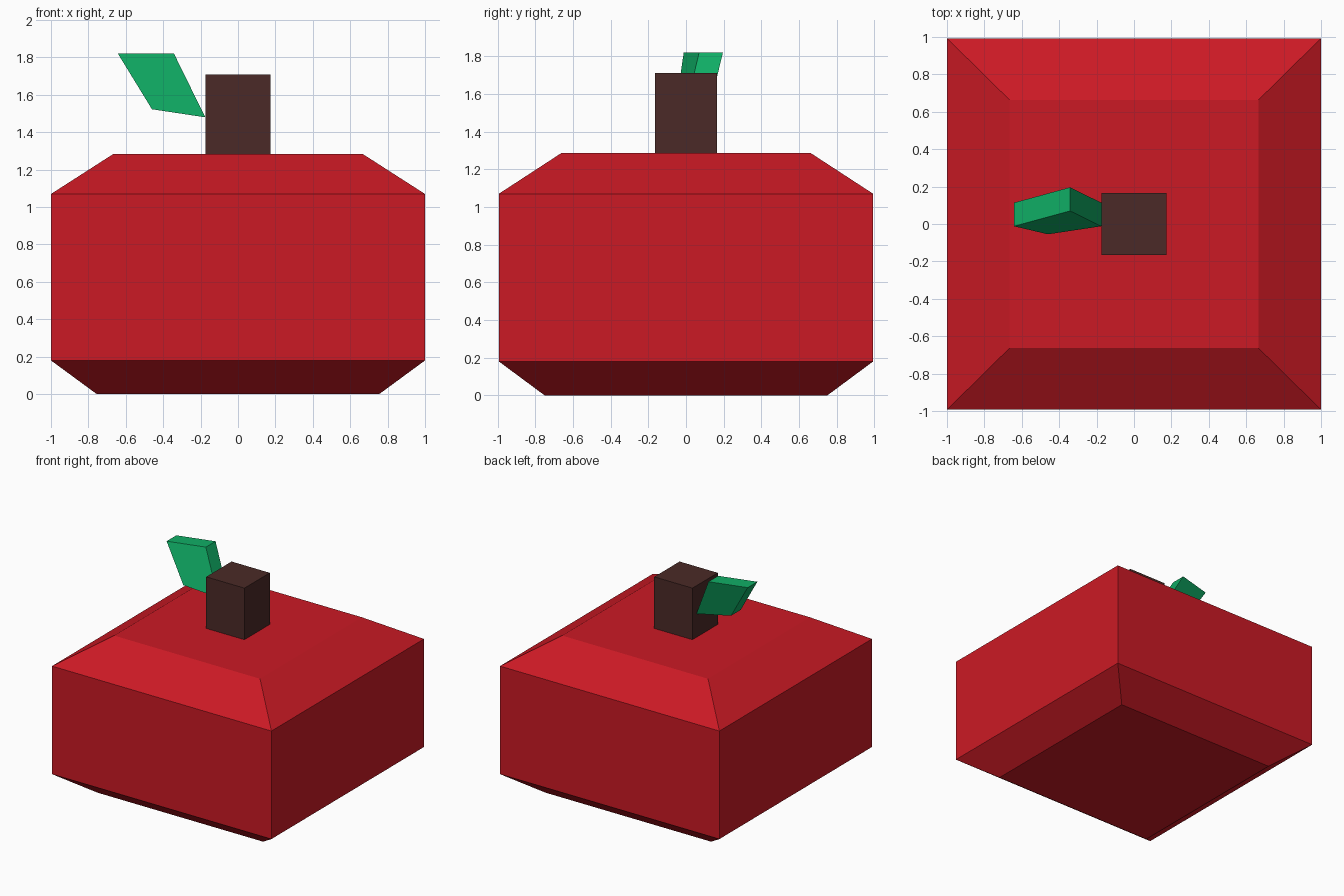
import bpy, bmesh

if "Cube" in bpy.data.objects:
    bpy.data.objects.remove(bpy.data.objects["Cube"])


def material(name, color):
    m = bpy.data.materials.new(name)
    m.diffuse_color = (*color, 1)
    m.use_nodes = True
    m.node_tree.nodes["Principled BSDF"].inputs["Base Color"].default_value = m.diffuse_color
    return m


def loft(name, rings, mat):
    """Join matching rings of points with flat quads and cap both ends."""
    bm = bmesh.new()
    loops = [[bm.verts.new(p) for p in ring] for ring in rings]
    for a, b in zip(loops, loops[1:]):
        for i in range(len(a)):
            j = (i + 1) % len(a)
            bm.faces.new((a[i], a[j], b[j], b[i]))
    bm.faces.new(loops[0][::-1])
    bm.faces.new(loops[-1])
    bmesh.ops.recalc_face_normals(bm, faces=bm.faces)
    mesh = bpy.data.meshes.new(name)
    bm.to_mesh(mesh)
    bm.free()
    mesh.materials.append(mat)
    obj = bpy.data.objects.new(name, mesh)
    bpy.context.collection.objects.link(obj)
    return obj


def rect(hx, hy, z):
    return [(-hx, -hy, z), (hx, -hy, z), (hx, hy, z), (-hx, hy, z)]


red = material("red_skin", (0.60, 0.01, 0.018))
brown = material("brown_stem", (0.07, 0.023, 0.02))
green = material("green_leaf", (0.005, 0.42, 0.13))

# Boxy fruit body, bevelled at top and bottom
loft("fruit_body", [rect(0.755, 0.75, 0), rect(1.0, 0.993, 0.18),
                    rect(1.0, 0.993, 1.07), rect(0.665, 0.663, 1.285)], red)

# Square stem
loft("stem", [rect(0.174, 0.165, 1.28), rect(0.174, 0.165, 1.71)], brown)

# Slanted leaf, a thick quad touching the stem's left side
front = [(-0.175, -0.012, 1.48), (-0.46, -0.055, 1.523),
         (-0.642, -0.012, 1.82), (-0.342, 0.07, 1.82)]
back = [(x, y + 0.126, z) for x, y, z in front]
loft("leaf", [front, back], green)
